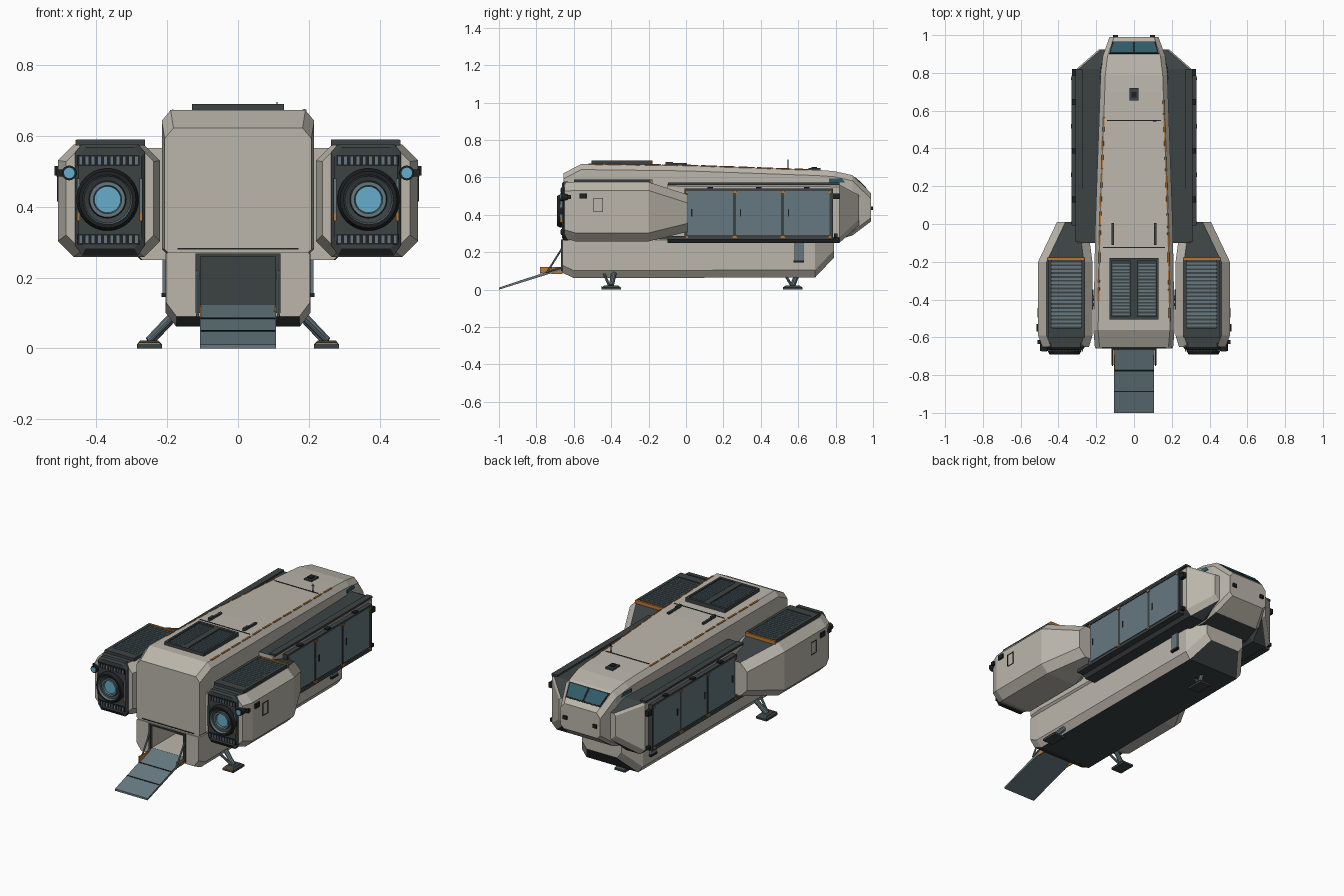
import bpy, bmesh, math
from mathutils import Vector, Matrix

if "Cube" in bpy.data.objects:
    bpy.data.objects.remove(bpy.data.objects["Cube"])


def mat(name, r, g, b):
    m = bpy.data.materials.new(name)
    m.diffuse_color = (r, g, b, 1)
    m.use_nodes = True
    m.node_tree.nodes["Principled BSDF"].inputs["Base Color"].default_value = m.diffuse_color
    return m


HULL = mat("warm_grey_hull", .50, .47, .41)
DARK = mat("charcoal", .045, .055, .055)
BLACK = mat("black_trim", .013, .015, .016)
STEEL = mat("blue_steel", .13, .19, .215)
GLASS = mat("teal_glass", .03, .11, .14)
GLOW = mat("sky_blue_glow", .13, .42, .60)
ORANGE = mat("orange_marking", .52, .19, .03)


def finish(name, bm, mats, rule=None, mirror=False):
    bmesh.ops.recalc_face_normals(bm, faces=bm.faces)
    bm.normal_update()
    if rule:
        for f in bm.faces:
            f.material_index = rule(f)
    me = bpy.data.meshes.new(name)
    bm.to_mesh(me)
    bm.free()
    ob = bpy.data.objects.new(name, me)
    bpy.context.collection.objects.link(ob)
    for m in mats:
        me.materials.append(m)
    if mirror:
        ob.modifiers.new("mirror", 'MIRROR')
    return ob


def octagon(y, x0, x1, z0, z1, top, bot):
    (tx, tz), (bx, bz) = top, bot
    return [Vector((x, y, z)) for x, z in (
        (x0 + bx, z0), (x1 - bx, z0), (x1, z0 + bz), (x1, z1 - tz),
        (x1 - tx, z1), (x0 + tx, z1), (x0, z1 - tz), (x0, z0 + bz))]


def loft(name, rings, mats, rule=None, mirror=False):
    bm = bmesh.new()
    vs = [[bm.verts.new(p) for p in r] for r in rings]
    n = len(vs[0])
    for a, b in zip(vs, vs[1:]):
        for i in range(n):
            bm.faces.new((a[i], a[(i + 1) % n], b[(i + 1) % n], b[i]))
    bm.faces.new(vs[0])
    bm.faces.new(vs[-1])
    return finish(name, bm, mats, rule, mirror)


def boxes(name, dims, m, mirror=False):
    bm = bmesh.new()
    for x0, x1, y0, y1, z0, z1 in dims:
        bmesh.ops.create_cube(bm, size=1, matrix=Matrix.Translation(
            ((x0 + x1) / 2, (y0 + y1) / 2, (z0 + z1) / 2)) @ Matrix.Diagonal((x1 - x0, y1 - y0, z1 - z0, 1)))
    return finish(name, bm, [m], None, mirror)


def plates(name, quads, m, t=.003, mirror=False):
    bm = bmesh.new()
    for q in quads:
        q = [Vector(p) for p in q]
        n = (q[1] - q[0]).cross(q[2] - q[0]).normalized() * t
        a = [bm.verts.new(p - n) for p in q]
        b = [bm.verts.new(p + n) for p in q]
        bm.faces.new(a)
        bm.faces.new(b)
        for i in range(4):
            bm.faces.new((a[i], a[(i + 1) % 4], b[(i + 1) % 4], b[i]))
    return finish(name, bm, [m], None, mirror)


def rods(name, items, m, mirror=False, sides=10):
    bm = bmesh.new()
    for a, b, r in items:
        a, b = Vector(a), Vector(b)
        d = b - a
        bmesh.ops.create_cone(bm, cap_ends=True, segments=sides, radius1=r, radius2=r, depth=d.length,
                              matrix=Matrix.Translation((a + b) / 2) @ d.to_track_quat('Z', 'Y').to_matrix().to_4x4())
    return finish(name, bm, [m], None, mirror)


# Upper hull, wedge nose and dark belly
spec = [(-.655, .207, .26, .622), (-.56, .215, .26, .672), (0, .205, .26, .665), (.7, .18, .26, .64),
        (.79, .177, .26, .634), (.89, .165, .29, .612), (.99, .13, .365, .515)]
loft("upper_hull", [octagon(y, -w, w, a, b, (.025, .03), (.02, .02)) for y, w, a, b in spec],
     [HULL, DARK], lambda f: int(f.normal.z < -.85))

# Lower hull with a doorway cut in the rear
spec = [(-.66, .203, .09, .27), (-.6, .205, .062, .27), (.69, .2, .065, .27), (.79, .13, .17, .27)]
lower = loft("lower_hull", [octagon(y, -w, w, a, b, (.004, .004), (.03, .04)) for y, w, a, b in spec],
             [HULL, DARK], lambda f: int(f.normal.z < -.6))
cut = boxes("doorway_cutter", [(-.108, .108, -.75, -.42, .122, .262)], HULL)
cut.hide_render = True
cut.hide_viewport = True
mod = lower.modifiers.new("doorway", 'BOOLEAN')
mod.operation, mod.solver, mod.object = 'DIFFERENCE', 'EXACT', cut
boxes("doorway_back_wall", [(-.108, .108, -.43, -.42, .122, .262)], DARK)
boxes("doorway_frame", [(-.12, -.106, -.668, -.65, .1, .268), (.106, .12, -.668, -.65, .1, .268),
                        (-.12, .12, -.668, -.65, .26, .268)], DARK)
boxes("rear_seam", [(-.17, .17, -.659, -.65, .279, .283)], BLACK)

# Boarding ramp with ribs and struts
loft("ramp", [[Vector((x, y, z)) for y, z in ((-.655, .125), (-1, .011), (-1, 0), (-.655, .108))]
              for x in (-.107, .107)], [STEEL])
plates("ramp_ribs", [[(-.105, y, .125 + (y + .655) * .33), (.105, y, .125 + (y + .655) * .33),
                      (.105, y + .006, .127 + (y + .655) * .33), (-.105, y + .006, .127 + (y + .655) * .33)]
                     for y in (-.78, -.89)], BLACK, .002)
rods("ramp_struts", [((.114, -.66, .225), (.114, -.745, .09), .005), ((.114, -.66, .12), (.114, -.75, .092), .004)],
     STEEL, True, 6)
boxes("ramp_markers", [(-.107, -.101, -.78, -.66, .088, .12), (.101, .107, -.72, -.66, .085, .12)], ORANGE)

# Engine pods with dark tops
C = (.045, .045)
spec = [(-.65, .238, .485, .275, .572), (-.59, .22, .508, .258, .575), (-.2, .22, .508, .258, .575),
        (.01, .248, .408, .31, .508)]
loft("engine_pod", [octagon(y, *d, C, C) for y, *d in spec], [HULL, DARK],
     lambda f: int(f.normal.z > .85), True)
loft("engine_face", [octagon(y, .262 + i, .46 - i, .262 + 2 * i, .577 - i, (.02, .025), (.02, .03))
                     for y, i in ((-.63, 0), (-.655, 0), (-.664, .01))], [DARK, BLACK],
     lambda f: int(f.normal.z < -.3), True)
boxes("engine_vent_back", [(.278, .452, -.668, -.66, z - .015, z + .015) for z in (.53, .308)], BLACK, True)
boxes("engine_vent_fins", [(.282 + .0175 * i, .290 + .0175 * i, -.672, -.66, z - .011, z + .011)
                           for i in range(10) for z in (.53, .308)], STEEL, True)
boxes("engine_side_bars", [(x, x + .008, -.674, -.655, .38, .48) for x in (.27, .446)], STEEL, True)
boxes("engine_side_markers", [(x, x + .008, -.674, -.655, .36, .38) for x in (.27, .446)], ORANGE, True)

# Stepped round nozzle, turned about the y axis
prof = [(.088, -.65), (.088, -.674), (.08, -.69), (.07, -.69), (.066, -.676), (.053, -.67), (.05, -.684),
        (.04, -.684), (.037, -.672)]
R = 32
loft("engine_nozzle", [[Vector((.368 + r * math.cos(2 * math.pi * i / R), y, .42 + r * math.sin(2 * math.pi * i / R)))
                        for i in range(R)] for r, y in prof], [BLACK, DARK, STEEL, GLOW],
     lambda f: 3 if len(f.verts) > 4 and f.calc_center_median().y < -.66 else
     (lambda r: 0 if r > .074 else 2 if r > .062 or r < .046 else 1)(
         math.hypot(f.calc_center_median().x - .368, f.calc_center_median().z - .42)), True)
rods("lamp_housing", [((.476, -.63, .495), (.476, -.672, .495), .021)], BLACK, True, 16)
rods("lamp_lens", [((.476, -.66, .495), (.476, -.676, .495), .015)], GLOW, True, 16)
boxes("pod_lamp_arm", [(.48, .512, -.635, -.615, .485, .505), (.508, .517, -.57, -.53, .488, .515)], BLACK, True)

# Pod-top radiators
boxes("pod_radiator_frame", [(.262, .455, -.60, -.19, .572, .582), (.262, .28, -.6, -.19, .58, .59),
                             (.437, .455, -.6, -.19, .58, .59), (.28, .437, -.6, -.55, .58, .59)], DARK, True)
boxes("pod_radiator_slats", [(.28, .437, y, y + .011, .58, .588)
                             for y in [-.542 + .0205 * i for i in range(17)]], STEEL, True)
boxes("pod_marker_bar", [(.262, .458, -.19, -.178, .568, .588)], ORANGE, True)
# Outlined hatch on the pod side
boxes("pod_hatch_outline", [(.505, .511, -.495, -.492, .415, .49), (.505, .511, -.447, -.444, .415, .49),
                            (.505, .511, -.495, -.444, .415, .418), (.505, .511, -.495, -.444, .487, .49)], BLACK, True)

# Side sponsons that carry the cargo lockers
spec = [(-.1, .15, .3, .25, .565), (.82, .15, .305, .25, .562), (.925, .13, .185, .345, .505)]
loft("side_sponson", [octagon(y, *d, (.012, .012), (.03, .03)) for y, *d in spec], [HULL, DARK],
     lambda f: int(f.normal.z > .8 or f.normal.z < -.6), True)
boxes("sponson_top_beam", [(.272, .31, -.095, .82, .56, .572)], DARK, True)
boxes("locker_frame", [(.28, .322, -.005, .785, .28, .542), (.28, .33, -.1, .785, .268, .286),
                       (.28, .33, -.005, .785, .53, .542)] +
      [(.28, .328, y, y + .014, .28, .54) for y in (-.007, .253, .510, .768)], DARK, True)
doors = [(.008, .252), (.268, .509), (.525, .767)]
boxes("locker_doors", [(.315, .327, a, b, .292, .528) for a, b in doors], STEEL, True)
boxes("locker_handles", [(.325, .331, a + .02, a + .026, .39, .43) for a, b in doors], BLACK, True)
boxes("locker_latches", [(.29, .328, (a + b) / 2 - .015, (a + b) / 2 + .015, .54, .55) for a, b in doors], BLACK, True)
boxes("locker_corner_markers", [(.32, .3325, y, y + .012, z, z + .01) for a, b in doors
                                for y in (a - .008, b - .004) for z in (.518, .277)], ORANGE, True)
boxes("sponson_lamp", [(.3, .328, .785, .82, .485, .515), (.3, .325, .79, .81, .28, .3)], BLACK, True)


# Roof edge lines follow the tapering hull
def edge(y):
    return (.179 - .036 * max(y, 0) - .018 * min(y, 0), .665 - .036 * max(y, 0) - .0125 * min(y, 0))


def dash(s, y, l):
    (xa, za), (xb, zb) = edge(y), edge(y + l)
    return [(s * (xa - .004), y, za), (s * (xa + .004), y, za - .002),
            (s * (xb + .004), y + l, zb - .002), (s * (xb - .004), y + l, zb)]


plates("roof_edge_dashes", [dash(-1, -.41 + .1 * i, .075) for i in range(10)] +
       [dash(1, -.52 + .1 * i, .075) for i in range(12)], ORANGE, .004)

# Roof radiator
boxes("roof_radiator_frame", [(-.13, .13, -.505, -.18, .665, .682), (-.13, -.118, -.505, -.18, .68, .69),
                              (.118, .13, -.505, -.18, .68, .69), (-.018, .018, -.505, -.18, .68, .69),
                              (-.13, .13, -.505, -.49, .68, .69), (-.13, .13, -.195, -.18, .68, .69)], DARK)
boxes("roof_radiator_slats", [(s * .068 - .045, s * .068 + .045, y, y + .009, .68, .687)
                              for s in (-1, 1) for y in [-.482 + .0175 * i for i in range(16)]], STEEL)
# Roof fittings
boxes("roof_seams", [(-.165, .165, -.127, -.122, .66, .669), (-.142, .142, .545, .55, .64, .648)], BLACK)
boxes("roof_handles", [(.107, .12, -.11, .005, .665, .676), (.107, .12, -.11, -.07, .67, .683)], DARK, True)
boxes("roof_hatch", [(-.024, .024, .655, .72, .635, .65)], DARK)
boxes("roof_hatch_cap", [(-.014, .014, .67, .70, .64, .655)], BLACK)
rods("antenna", [((.11, .545, .64), (.11, .545, .695), .002), ((.1, .545, .685), (.12, .545, .685), .002)], BLACK, False, 6)

# Cockpit glazing
def slope(y):
    return .612 - .97 * (y - .89)


plates("windshield_frame", [[(-.132, .9, slope(.9)), (.132, .9, slope(.9)),
                             (.114, .965, slope(.965)), (-.114, .965, slope(.965))]], BLACK, .002)
plates("windshield", [[(.006, .905, slope(.905)), (.124, .905, slope(.905)),
                       (.107, .96, slope(.96)), (.006, .96, slope(.96))]], GLASS, .004, True)
plates("side_window", [[(.179, .765, .572), (.170, .85, .572), (.171, .835, .594), (.179, .765, .594)]], GLASS, .004, True)
boxes("nose_lamps", [(.085, .11, .985, 1.0, .425, .445)], BLACK, True)

# Landing gear: a rear pair and one front leg
rods("rear_leg", [((.165, -.38, .11), (.25, -.4, .02), .014), ((.18, -.44, .09), (.25, -.41, .02), .007)], STEEL, True)
rods("front_leg", [((0, .6, .1), (0, .57, .02), .014), ((0, .53, .08), (0, .565, .02), .007)], STEEL)
for nm, cx, cy, mir in (("rear_foot", .25, -.4, True), ("front_foot", 0, .57, False)):
    loft(nm, [[Vector((cx + a * w, cy + b * l, z)) for a, b in ((-1, -1), (1, -1), (1, 1), (-1, 1))]
              for z, w, l in ((0, .035, .052), (.012, .035, .052), (.023, .025, .036))], [DARK], None, mir)
boxes("rear_foot_marker", [(.22, .28, -.454, -.448, .013, .017)], ORANGE, True)

# Lower hull side equipment
boxes("side_step", [(.195, .213, .58, .628, .155, .25)], STEEL, True)
boxes("side_step_base", [(.195, .216, .576, .632, .145, .157)], BLACK, True)
